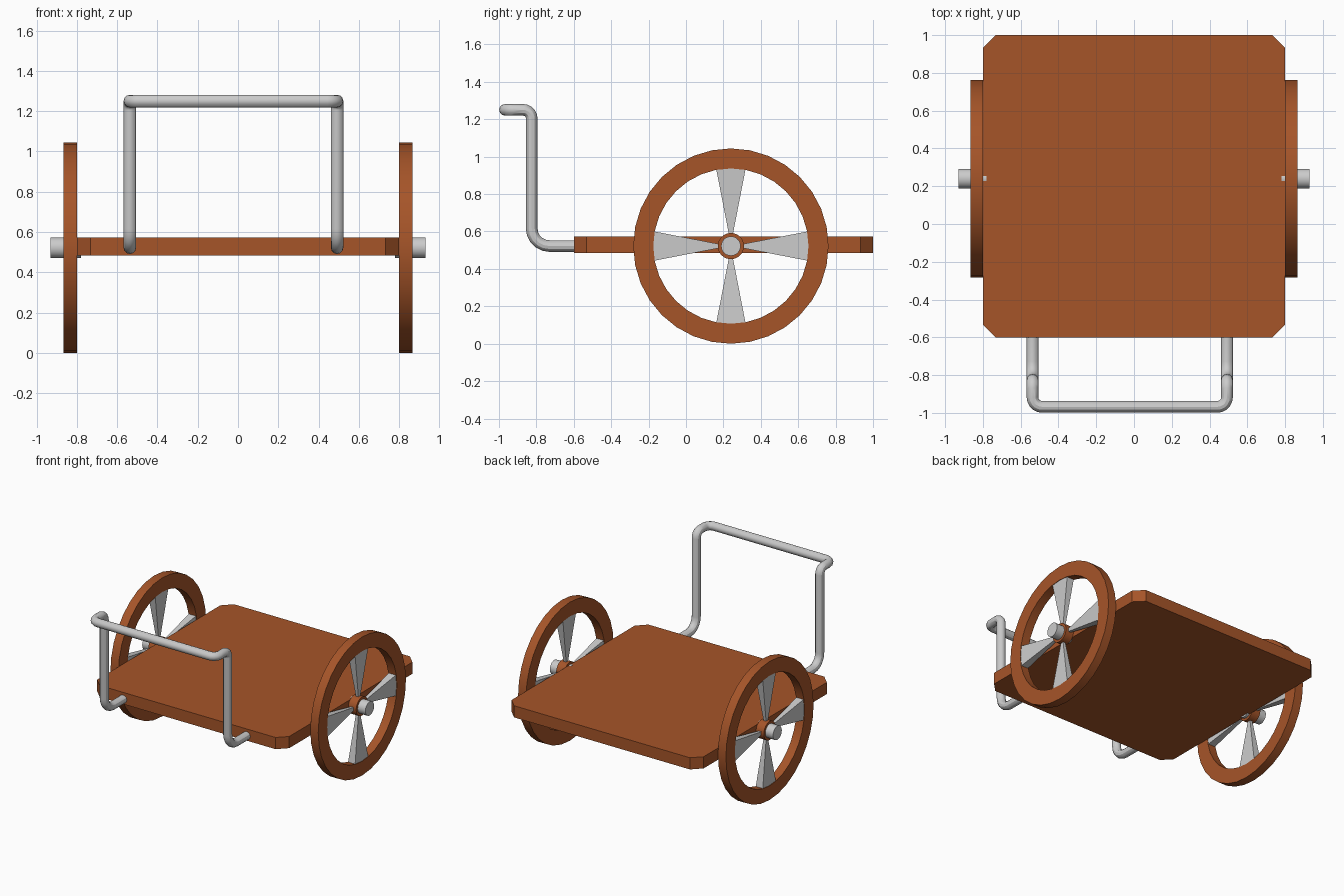
import bpy, bmesh
from math import pi, sin, cos
from mathutils import Vector, Matrix

if "Cube" in bpy.data.objects:
    bpy.data.objects.remove(bpy.data.objects["Cube"])

wood = bpy.data.materials.new("wood")
wood.diffuse_color = (0.38, 0.09, 0.022, 1)
wood.use_nodes = True
wood.node_tree.nodes["Principled BSDF"].inputs["Base Color"].default_value = wood.diffuse_color

AXLE_Y, AXLE_Z = 0.24, 0.522


def add_object(name, mesh, mat=None, smooth=False):
    obj = bpy.data.objects.new(name, mesh)
    bpy.context.collection.objects.link(obj)
    if mat:
        mesh.materials.append(mat)
    if smooth:
        bpy.ops.object.select_all(action='DESELECT')
        bpy.context.view_layer.objects.active = obj
        obj.select_set(True)
        bpy.ops.object.shade_smooth_by_angle()
    return obj


def finish(name, bm, mat=None, smooth=False):
    bmesh.ops.recalc_face_normals(bm, faces=bm.faces)
    mesh = bpy.data.meshes.new(name)
    bm.to_mesh(mesh)
    bm.free()
    return add_object(name, mesh, mat, smooth)


def cylinder(name, r, x0, x1, mat=None, segs=32):
    bm = bmesh.new()
    place = Matrix.Translation(((x0 + x1) / 2, AXLE_Y, AXLE_Z)) @ Matrix.Rotation(pi / 2, 4, 'Y')
    bmesh.ops.create_cone(bm, cap_ends=True, segments=segs, radius1=r, radius2=r,
                          depth=abs(x1 - x0), matrix=place)
    return finish(name, bm, mat, True)


def ring(name, r_in, r_out, x0, x1, mat, segs=32):
    bm = bmesh.new()
    loops = []
    for i in range(segs):
        a = 2 * pi * i / segs
        loops.append([bm.verts.new((x, AXLE_Y + r * sin(a), AXLE_Z + r * cos(a)))
                      for x, r in ((x0, r_in), (x1, r_in), (x1, r_out), (x0, r_out))])
    for i in range(segs):
        p, q = loops[i], loops[(i + 1) % segs]
        for k in range(4):
            m = (k + 1) % 4
            bm.faces.new((p[k], p[m], q[m], q[k]))
    return finish(name, bm, mat, True)


def spoke(name, x, angle):
    # tapered bar, thin at the hub and wide at the rim
    bm = bmesh.new()
    bmesh.ops.create_cube(bm, size=2)
    for v in bm.verts:
        outer = v.co.z > 0
        v.co.x *= 0.03 if outer else 0.01
        v.co.y *= 0.08 if outer else 0.01
        v.co.z = 0.42 if outer else 0.06
    bm.transform(Matrix.Translation((x, AXLE_Y, AXLE_Z)) @ Matrix.Rotation(angle, 4, 'X'))
    return finish(name, bm)


# deck with clipped corners
bm = bmesh.new()
bmesh.ops.create_cube(bm, size=1, matrix=Matrix.Translation((0, 0.2, 0.528))
                      @ Matrix.Diagonal((1.6, 1.6, 0.088, 1)))
corners = [e for e in bm.edges if abs(e.verts[0].co.z - e.verts[1].co.z) > 0.01]
bmesh.ops.bevel(bm, geom=corners, offset=0.067, segments=1, affect='EDGES')
finish("deck", bm, wood)

# wheels
for side, s in (("left", -1), ("right", 1)):
    ring(side + "_wheel_rim", 0.415, 0.522, s * 0.8, s * 0.866, wood)
    cylinder(side + "_wheel_hub", 0.07, s * 0.8, s * 0.866, wood)
    cylinder(side + "_axle", 0.052, s * 0.78, s * 0.93)
    for i in range(4):
        spoke(f"{side}_wheel_spoke_{i + 1}", s * 0.833, i * pi / 2)


# push handle: bent tube with rounded corners
def round_path(points, radii, steps=5):
    pts = [Vector(p) for p in points]
    out = [pts[0]]
    for a, b, c, r in zip(pts, pts[1:], pts[2:], radii):
        u, w = (a - b).normalized(), (c - b).normalized()
        centre = b + (u + w) * r
        for i in range(steps + 1):
            t = i / steps * pi / 2
            out.append(centre - w * r * cos(t) - u * r * sin(t))
    return out + [pts[-1]]


XL, XR, YU, YB, Z0, Z1 = -0.537, 0.492, -0.825, -0.968, 0.522, 1.25
path = round_path([(XL, -0.6, Z0), (XL, YU, Z0), (XL, YU, Z1), (XL, YB, Z1),
                   (XR, YB, Z1), (XR, YU, Z1), (XR, YU, Z0), (XR, -0.6, Z0)],
                  [0.095, 0.045, 0.05, 0.05, 0.045, 0.095])
curve = bpy.data.curves.new("handle_path", 'CURVE')
curve.dimensions = '3D'
curve.bevel_depth = 0.031
curve.bevel_resolution = 4
curve.use_fill_caps = True
spline = curve.splines.new('POLY')
spline.points.add(len(path) - 1)
for p, co in zip(spline.points, path):
    p.co = (*co, 1)
temp = bpy.data.objects.new("handle_path", curve)
bpy.context.collection.objects.link(temp)
bpy.context.view_layer.update()
mesh = bpy.data.meshes.new_from_object(temp.evaluated_get(bpy.context.evaluated_depsgraph_get()))
bpy.data.objects.remove(temp)
add_object("push_handle", mesh, None, True)
